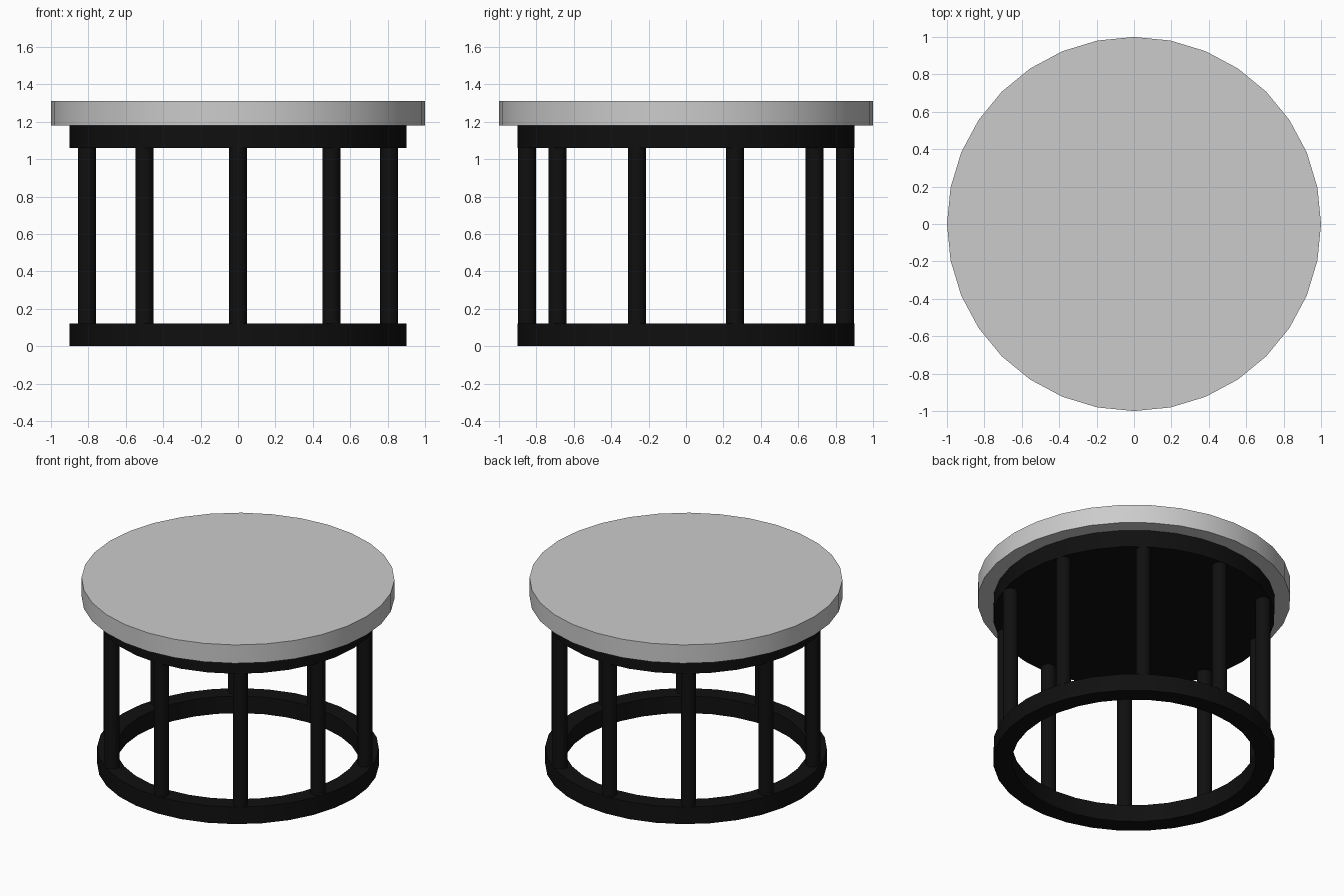
import bpy, bmesh, math

if "Cube" in bpy.data.objects:
    bpy.data.objects.remove(bpy.data.objects["Cube"])

black = bpy.data.materials.new("black_metal")
black.diffuse_color = (0.005, 0.005, 0.005, 1)
black.use_nodes = True
black.node_tree.nodes["Principled BSDF"].inputs["Base Color"].default_value = black.diffuse_color


def smooth(obj, mat=None):
    if mat:
        obj.data.materials.append(mat)
    bpy.ops.object.select_all(action='DESELECT')
    obj.select_set(True)
    bpy.context.view_layer.objects.active = obj
    bpy.ops.object.shade_smooth_by_angle(angle=math.radians(30))


def cylinder(name, r, z0, z1, x=0, y=0, sides=32, mat=None):
    bpy.ops.mesh.primitive_cylinder_add(vertices=sides, radius=r, depth=z1 - z0,
                                        location=(x, y, (z0 + z1) / 2))
    obj = bpy.context.object
    obj.name = name
    smooth(obj, mat)


def ring(name, r_in, r_out, z0, z1, sides=32, mat=None):
    profile = [(r_out, z0), (r_out, z1), (r_in, z1), (r_in, z0)]
    bm = bmesh.new()
    loops = []
    for i in range(sides):
        a = 2 * math.pi * i / sides
        loops.append([bm.verts.new((r * math.cos(a), r * math.sin(a), z)) for r, z in profile])
    for i in range(sides):
        p, q = loops[i], loops[(i + 1) % sides]
        for k in range(4):
            n = (k + 1) % 4
            bm.faces.new((p[k], q[k], q[n], p[n]))
    bmesh.ops.recalc_face_normals(bm, faces=bm.faces)
    mesh = bpy.data.meshes.new(name)
    bm.to_mesh(mesh)
    bm.free()
    obj = bpy.data.objects.new(name, mesh)
    bpy.context.collection.objects.link(obj)
    smooth(obj, mat)


# Round top and the solid disc beneath it
cylinder("table_top", 1.0, 1.18, 1.31)
cylinder("support_disc", 0.9, 1.06, 1.18, mat=black)

# Open floor ring
ring("base_ring", 0.78, 0.9, 0.0, 0.12, mat=black)

# Ten round posts, one centred at the front
for i in range(10):
    a = math.radians(-90 + 36 * i)
    cylinder(f"post_{i + 1}", 0.048, 0.12, 1.06,
             0.85 * math.cos(a), 0.85 * math.sin(a), mat=black)
